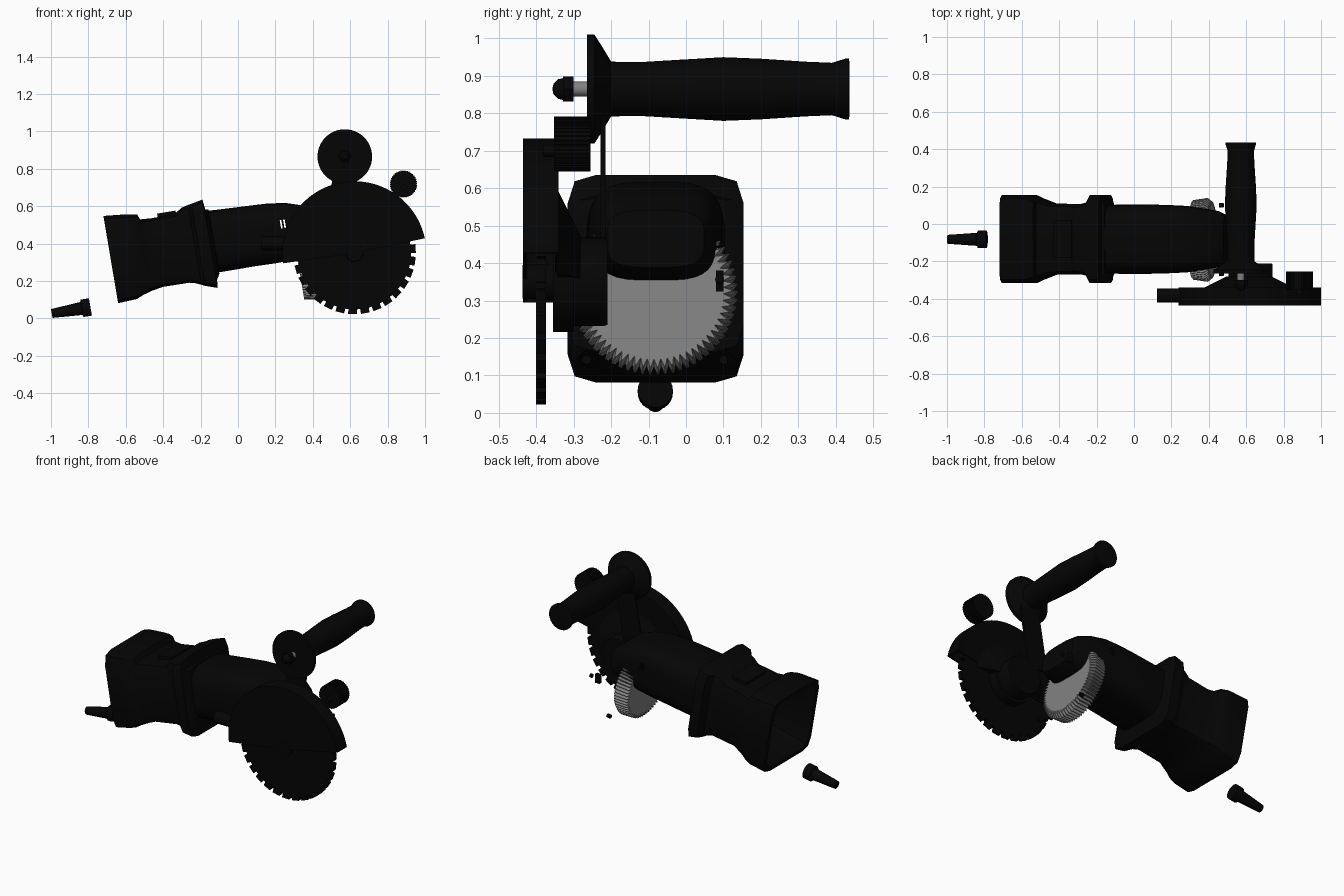
import bpy, bmesh, math
from mathutils import Euler, Vector

cube = bpy.data.objects.get("Cube")
if cube:
    bpy.data.objects.remove(cube, do_unlink=True)

TILT = math.radians(9.6)
ALONG_Y = (math.pi / 2, 0, 0)             # local z runs toward the front
ALONG_BODY = (0, math.pi / 2 - TILT, 0)   # local z runs toward the nose
BODY_ORIGIN = (-0.68, -0.081, 0.313)


def material(name, value):
    mat = bpy.data.materials.new(name)
    mat.use_nodes = True
    colour = (value, value, value, 1)
    mat.diffuse_color = colour
    mat.node_tree.nodes["Principled BSDF"].inputs["Base Color"].default_value = colour
    return mat


black = material("black plastic", 0.0015)
steel = material("grey steel", 0.22)


def finish(name, bm, mat, location=(0, 0, 0), rotation=(0, 0, 0), smooth=True):
    bmesh.ops.remove_doubles(bm, verts=bm.verts, dist=0.00001)
    bmesh.ops.recalc_face_normals(bm, faces=bm.faces)
    mesh = bpy.data.meshes.new(name)
    bm.to_mesh(mesh)
    bm.free()
    mesh.materials.append(mat)
    obj = bpy.data.objects.new(name, mesh)
    obj.location = location
    obj.rotation_euler = rotation
    bpy.context.collection.objects.link(obj)
    if smooth:
        bpy.ops.object.select_all(action="DESELECT")
        obj.select_set(True)
        bpy.context.view_layer.objects.active = obj
        bpy.ops.object.shade_smooth_by_angle(angle=math.radians(32))
    return obj


def bridge(bm, rings, closed):
    count = len(rings[0])
    for a, b in zip(rings, rings[1:]):
        for i in range(count if closed else count - 1):
            j = (i + 1) % count
            bm.faces.new((a[i], a[j], b[j], b[i]))


def lathe(name, profile, mat, location, rotation, sides=32, sector=None):
    """Revolve (radius, height) points; a sector in degrees gives a capped wedge."""
    bm = bmesh.new()
    start, end = [math.radians(a) for a in (sector or (0, 360))]
    rings = []
    for k in range(sides + 1 if sector else sides):
        a = start + (end - start) * k / sides
        rings.append([bm.verts.new((r * math.cos(a), r * math.sin(a), h)) for r, h in profile])
    if sector:
        bridge(bm, rings, True)
        bm.faces.new(rings[0])
        bm.faces.new(rings[-1])
    else:
        bridge(bm, rings + rings[:1], False)
    return finish(name, bm, mat, location, rotation)


def toothed_disc(name, teeth, tooth, levels, mat, location, rotation):
    """Stack toothed outlines; levels hold (height, root radius, tip radius)."""
    bm = bmesh.new()
    rings = []
    for h, root, tip in levels:
        ring = []
        for k in range(teeth):
            for part, outer in tooth:
                a = math.tau * (k + part) / teeth
                r = tip if outer else root
                ring.append(bm.verts.new((r * math.cos(a), r * math.sin(a), h)))
        rings.append(ring)
    bridge(bm, rings, True)
    bm.faces.new(rings[0])
    bm.faces.new(rings[-1])
    return finish(name, bm, mat, location, rotation, smooth=False)


def rounded_section(power, sides=32):
    """Unit superellipse outline."""
    points = []
    for k in range(sides):
        a = math.tau * (k + 0.5) / sides
        c, n = math.cos(a), math.sin(a)
        points.append((math.copysign(abs(c) ** (2 / power), c),
                       math.copysign(abs(n) ** (2 / power), n)))
    return points


def chamfered_section():
    """Unit square outline with two-step cut corners."""
    corner = [(1, 0.68), (0.92, 0.93), (0.68, 1)]
    flipped = corner[::-1]
    return (corner + [(-y, z) for y, z in flipped]
            + [(-y, -z) for y, z in corner] + [(y, -z) for y, z in flipped])


def loft(name, section, stations, mat):
    """Skin one outline along the body; stations hold (s, top, bottom, half width)."""
    bm = bmesh.new()
    rings = []
    for s, top, bottom, width in stations:
        rings.append([bm.verts.new((s, y * width, z * (top - bottom) / 2 + (top + bottom) / 2))
                      for y, z in section])
    bridge(bm, rings, True)
    bm.faces.new(rings[0])
    bm.faces.new(rings[-1])
    return finish(name, bm, mat, BODY_ORIGIN, (0, -TILT, 0))


def box(name, size, mat, location, rotation=(0, 0, 0)):
    bm = bmesh.new()
    bmesh.ops.create_cube(bm, size=1)
    bmesh.ops.scale(bm, vec=size, verts=bm.verts)
    return finish(name, bm, mat, location, rotation, smooth=False)


def on_body(s, y, t):
    """World position of a point given along, across and above the body axis."""
    return Vector(BODY_ORIGIN) + Euler((0, -TILT, 0)).to_matrix() @ Vector((s, y, t))


# Hollow rear foot and its waist
loft("rear_foot", chamfered_section(), [
    (0.22, 0.15, -0.15, 0.15), (0, 0.215, -0.21, 0.21),
    (0, 0.238, -0.235, 0.235), (0.103, 0.228, -0.23, 0.235),
    (0.14, 0.222, -0.214, 0.235), (0.179, 0.216, -0.203, 0.217),
    (0.19, 0.187, -0.2, 0.213), (0.25, 0.183, -0.189, 0.19),
    (0.47, 0.185, -0.192, 0.187)], black)

# Flared collar
loft("collar", chamfered_section(), [
    (0.37, 0.18, -0.185, 0.18), (0.42, 0.212, -0.197, 0.187),
    (0.455, 0.22, -0.212, 0.195), (0.475, 0.224, -0.222, 0.235),
    (0.537, 0.236, -0.243, 0.235), (0.543, 0.18, -0.2, 0.225),
    (0.56, 0.178, -0.17, 0.19)], black)

# Barrel tapering to the nose
barrel = loft("motor_barrel", rounded_section(3.5), [
    (0.53, 0.174, -0.163, 0.18), (0.62, 0.169, -0.163, 0.186),
    (0.76, 0.163, -0.163, 0.186), (0.87, 0.158, -0.166, 0.183),
    (0.97, 0.145, -0.163, 0.178), (1.06, 0.116, -0.144, 0.165),
    (1.14, 0.072, -0.135, 0.15), (1.18, 0.032, -0.123, 0.13)], black)

# Vent slots cut straight through the barrel
for s in (0.93, 0.948):
    cutter = box("vent_cutter", (0.009, 0.6, 0.045), black,
                 on_body(s, 0, 0.036), (0, -TILT, 0))
    cutter.hide_render = True
    cutter.display_type = "WIRE"
    cut = barrel.modifiers.new("vent_slot", "BOOLEAN")
    cut.operation = "DIFFERENCE"
    cut.object = cutter
    # Bake the cut so that the cutter is not needed afterwards
    bpy.context.view_layer.objects.active = barrel
    bpy.ops.object.modifier_apply(modifier=cut.name)
    bpy.data.objects.remove(cutter, do_unlink=True)

# Raised pad on top of the waist
box("switch_pad", (0.1, 0.2, 0.03), black, on_body(0.335, 0, 0.187), (0, -TILT, 0))

# Large drive gear hanging below the nose
toothed_disc("drive_gear", 66, [(0, False), (0.4, True), (0.55, True), (0.95, False)],
             [(-0.05, 0.19, 0.213), (0.025, 0.205, 0.224), (0.048, 0.186, 0.206)],
             steel, (0.368, -0.085, 0.319), ALONG_BODY)

# Small loose fasteners beside the gear
for y in (-0.265, 0.1):
    lathe("small_screw", [(0, -0.012), (0.012, -0.012), (0.012, 0.012), (0, 0.012)],
          black, (0.467, y, 0.14), ALONG_BODY, 12)
box("latch_pin", (0.03, 0.02, 0.056), black, (0.55, 0.09, 0.352))
lathe("latch_cap", [(0, 0), (0.012, 0), (0.012, 0.015), (0, 0.02)],
      black, (0.59, 0.09, 0.355), ALONG_BODY, 16)

# Cutting blade, hub and spindle housing
BLADE = (0.623, 0, 0.35)
toothed_disc("saw_blade", 30, [(0, True), (0.68, True), (0.72, False), (0.98, False)],
             [(0.374, 0.302, 0.328), (0.4, 0.302, 0.328)], black, BLADE, ALONG_Y)
lathe("blade_hub", [(0, 0.34), (0.05, 0.34), (0.045, 0.437), (0, 0.437)],
      black, BLADE, ALONG_Y)
lathe("spindle_housing", [(0, 0.21), (0.115, 0.21), (0.118, 0.22), (0.118, 0.3),
                          (0.134, 0.3), (0.134, 0.355), (0, 0.355)],
      black, BLADE, ALONG_Y)

# Guard shell over the upper half of the blade
lathe("blade_guard", [(0, 0.435), (0.385, 0.435), (0.385, 0.34), (0, 0.34),
                      (0, 0.35), (0.373, 0.35), (0.373, 0.425), (0, 0.425)],
      black, (0.622, 0, 0.348), ALONG_Y, 64, (12, 188))
lathe("guard_cone", [(0, 0.28), (0.12, 0.28), (0.25, 0.345), (0, 0.345)],
      black, (0.615, 0, 0.35), ALONG_Y, 32, (5, 185))
lathe("guard_spout", [(0, 0), (0.037, 0), (0.037, 0.16), (0, 0.16)],
      black, (0.122, -0.382, 0.4), (0, math.pi / 2, 0), 24)

# Knurled knob above the guard
toothed_disc("guard_knob", 40, [(0, True), (0.5, True), (0.6, False), (0.9, False)],
             [(0.255, 0.07, 0.073), (0.352, 0.07, 0.073)],
             black, (0.885, 0, 0.718), ALONG_Y)
lathe("knob_stud", [(0, 0.345), (0.016, 0.345), (0.016, 0.38), (0, 0.38)],
      black, (0.885, 0, 0.7), ALONG_Y, 16)

# Side handle with flange, rod, nut and mounting strap
HANDLE = (0.571, 0, 0.865)
lathe("side_handle", [
    (0, 0.265), (0.146, 0.265), (0.146, 0.245), (0.115, 0.225), (0.073, 0.2),
    (0.072, 0.12), (0.078, 0.02), (0.085, -0.1), (0.081, -0.2), (0.073, -0.32),
    (0.07, -0.39), (0.081, -0.425), (0.081, -0.435), (0.07, -0.437), (0, -0.437)],
    black, HANDLE, ALONG_Y, 48)
lathe("handle_rod", [(0, 0.26), (0.02, 0.26), (0.02, 0.31), (0, 0.31)],
      steel, HANDLE, ALONG_Y, 16)
lathe("handle_nut", [(0, 0.3), (0.038, 0.3), (0.038, 0.328), (0, 0.328)],
      black, HANDLE, ALONG_Y, 6)
lathe("nut_dome", [(0, 0.325), (0.03, 0.325), (0.026, 0.342), (0.014, 0.354), (0, 0.357)],
      black, HANDLE, ALONG_Y, 24)
box("handle_strap", (0.13, 0.013, 0.4), black, (0.55, -0.222, 0.62), (0, TILT, 0))

# Loose bolt behind the foot
lathe("loose_bolt", [(0, 0), (0.024, 0), (0.035, 0.16), (0.047, 0.165), (0.047, 0.21), (0, 0.21)],
      black, (-0.996, -0.082, 0.026), ALONG_BODY, 24)
